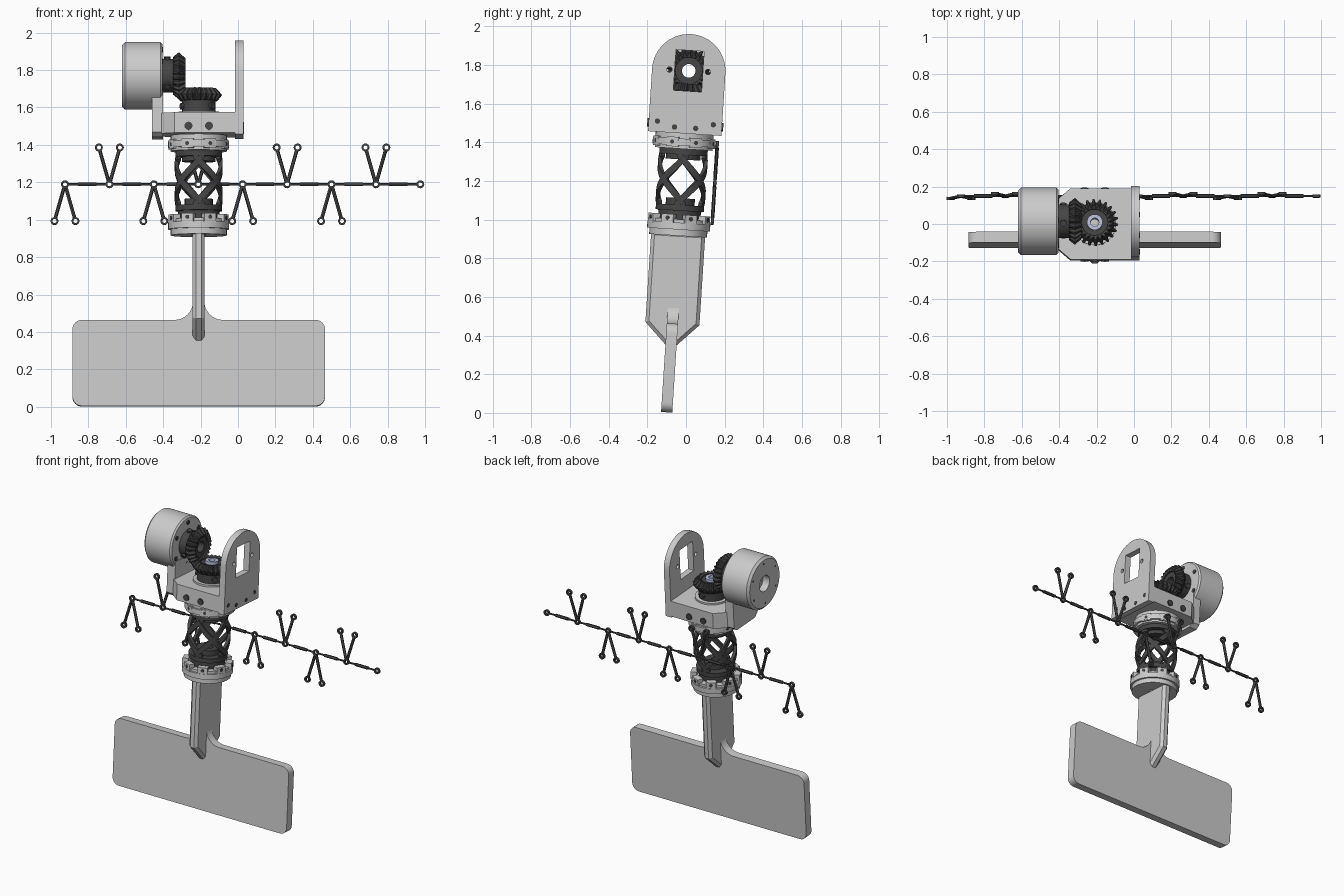
import bpy, bmesh
from math import sin, cos, pi, radians
from mathutils import Matrix, Vector

if "Cube" in bpy.data.objects:
    bpy.data.objects.remove(bpy.data.objects["Cube"])

# whole machine leans slightly backwards; parts are laid out around its own axis
M = Matrix.Translation((-0.21, -0.1, 0.003)) @ Matrix.Rotation(radians(-3.7), 4, 'X')
T = Matrix.Translation
def R(deg, ax): return Matrix.Rotation(radians(deg), 4, ax)
XZ = R(90, 'X')                                                       # outline drawn in x,z
YZ = Matrix(((0, 0, 1, 0), (1, 0, 0, 0), (0, 1, 0, 0), (0, 0, 0, 1)))  # outline drawn in y,z
AX = T((0, 0, 1.77)) @ R(90, 'Y')                                     # horizontal motor axis

def material(name, c):
    m = bpy.data.materials.new(name)
    m.diffuse_color = (*c, 1)
    m.use_nodes = True
    m.node_tree.nodes["Principled BSDF"].inputs["Base Color"].default_value = m.diffuse_color
    return m
DARK = material("dark_grey", (0.06, 0.06, 0.06))
STEEL = material("steel", (0.5, 0.55, 0.75))

def style(ob, mat):
    if mat: ob.data.materials.append(mat)
    bpy.ops.object.select_all(action='DESELECT')
    ob.select_set(True)
    bpy.context.view_layer.objects.active = ob
    if ob.type == 'CURVE': bpy.ops.object.convert(target='MESH')
    bpy.ops.object.shade_smooth_by_angle(angle=radians(30))

def finish(name, bm, mat=None):
    bmesh.ops.recalc_face_normals(bm, faces=bm.faces)
    me = bpy.data.meshes.new(name)
    bm.to_mesh(me)
    bm.free()
    ob = bpy.data.objects.new(name, me)
    bpy.context.collection.objects.link(ob)
    ob.matrix_world = M
    style(ob, mat)

def prism(name, outlines, half, mtx, chamfer=0, mat=None):
    cu = bpy.data.curves.new(name, 'CURVE')
    cu.dimensions, cu.fill_mode = '2D', 'BOTH'
    cu.extrude, cu.bevel_depth, cu.offset, cu.bevel_resolution = half - chamfer, chamfer, -chamfer, 0
    for pts in outlines:
        sp = cu.splines.new('POLY')
        sp.points.add(len(pts) - 1)
        for p, (x, y) in zip(sp.points, pts): p.co = (x, y, 0, 1)
        sp.use_cyclic_u = True
    ob = bpy.data.objects.new(name, cu)
    bpy.context.collection.objects.link(ob)
    ob.matrix_world = M @ mtx
    style(ob, mat)

def arc(cx, cy, r, a0, a1, n=8):
    return [(cx + r * cos(radians(a0 + (a1 - a0) * i / n)), cy + r * sin(radians(a0 + (a1 - a0) * i / n)))
            for i in range(n + 1)]

def lathe(bm, profile, n, mtx=Matrix()):
    """Closed ring profile of (radius, z[, tooth depth]) turned around z."""
    rings = []
    for p in profile:
        d = p[2] if len(p) > 2 else 0
        rings.append([bm.verts.new(mtx @ Vector(((p[0] - d * (j % 4 > 1)) * cos(2 * pi * j / n),
                      (p[0] - d * (j % 4 > 1)) * sin(2 * pi * j / n), p[1]))) for j in range(n)])
    for a, b in zip(rings, rings[1:] + rings[:1]):
        for j in range(n):
            bm.faces.new((a[j], a[(j + 1) % n], b[(j + 1) % n], b[j]))

def tube(bm, ro, ri, z0, z1, n=48, mtx=Matrix()):
    lathe(bm, [(ri, z0), (ro, z0), (ro, z1), (ri, z1)], n, mtx)

def rod(bm, p, q, r, n=12):
    p, q = Vector(p), Vector(q)
    m = T((p + q) / 2) @ (q - p).to_track_quat('Z', 'Y').to_matrix().to_4x4()
    bmesh.ops.create_cone(bm, cap_ends=True, segments=n, radius1=r, radius2=r, depth=(q - p).length, matrix=m)

def box(bm, size, mtx):
    bmesh.ops.create_cube(bm, size=1, matrix=mtx @ Matrix.Diagonal((*size, 1)))

# paddle with filleted neck
half = arc(0.625, 0.05, 0.05, 270, 360) + arc(0.625, 0.41, 0.05, 0, 90) + arc(0.13, 0.56, 0.1, 270, 180)
prism("paddle", [half + [(-x, z) for x, z in reversed(half)]], 0.029, XZ)

# stem blade
prism("stem", [[(-0.14, 0.93), (-0.14, 0.46), (-0.025, 0.345), (0.025, 0.345), (0.14, 0.46), (0.14, 0.93)]],
      0.032, YZ, 0.018)

# collars above and below the flexible joint, with clamp blocks and screws
screws = bmesh.new()
for name, z, s in (("lower_collar", 0.915, 1), ("upper_collar", 1.45, -1)):
    bm = bmesh.new()
    lo, hi = sorted((z, z + s * 0.085))
    tube(bm, 0.15, 0.04, lo, hi)
    mid = z + s * 0.05
    tube(bm, 0.163, 0.1, mid - 0.018, mid + 0.018)
    for k in range(8):
        a = R(45 * k + 22.5, 'Z')
        box(bm, (0.04, 0.065, 0.05), a @ T((0.14, 0, z + s * 0.085)) if s > 0 else a @ T((0.14, 0, z - 0.05)))
        zz = z + s * (0.09 if s > 0 else 0.05)
        rod(screws, a @ Vector((0.15, 0, zz)), a @ Vector((0.163, 0, zz)), 0.011)
    finish(name, bm)

# flexible lattice joint: end discs and two sets of crossing helical bands
bm = bmesh.new()
for ro, ri, z0, z1 in ((0.11, 0.03, 0.99, 1.06), (0.125, 0.06, 1.045, 1.075), (0.075, 0.03, 1.05, 1.11),
                       (0.125, 0.06, 1.335, 1.37), (0.09, 0.03, 1.31, 1.38)):
    tube(bm, ro, ri, z0, z1)
N = 20
for s in (-1, 1):
    for k in range(4):
        prev = None
        for i in range(N + 1):
            t = i / N
            a = radians(90 * k + 45 + s * 120 * (t - 0.5))
            r, z = 0.108 + 0.022 * sin(pi * t), 1.065 + 0.28 * t
            ring = [bm.verts.new(((r + dr) * cos(a), (r + dr) * sin(a), z + dz))
                    for dr, dz in ((-0.011, -0.023), (0.009, -0.023), (0.009, 0.023), (-0.011, 0.023))]
            if prev:
                for j in range(4):
                    bm.faces.new((prev[j], prev[(j + 1) % 4], ring[(j + 1) % 4], ring[j]))
            if i in (0, N): bm.faces.new(ring)
            prev = ring
finish("flexible_lattice", bm, DARK)

# bracket: floor, motor arm and tall rounded side plate with window
prism("bracket_floor", [[(-0.2, -0.13), (-0.13, -0.19), (0.2, -0.19), (0.2, 0.19), (-0.13, 0.19), (-0.2, 0.13)]],
      0.055, T((0, 0, 1.508)))
prism("motor_arm", [[(-0.13, 1.46), (-0.1, 1.435), (0.1, 1.435), (0.13, 1.46), (0.13, 1.68), (-0.13, 1.68)]],
      0.03, T((-0.22, 0, 0)) @ YZ)
window = [(-0.073, 1.665), (0.073, 1.665), (0.073, 1.875), (-0.073, 1.875)]
prism("side_plate", [arc(0, 1.77, 0.19, 0, 180, 32) + [(-0.19, 1.445), (0.19, 1.445)], window,
      arc(-0.1, 1.77, 0.014, 0, 337.5, 15), arc(0.1, 1.77, 0.014, 0, 337.5, 15)],
      0.022, T((0.217, 0, 0)) @ YZ)

# bracket screws
for y, z in ((-0.145, 1.5), (-0.055, 1.475), (0.055, 1.475), (0.145, 1.5)):
    rod(screws, (0.23, y, z), (0.241, y, z), 0.014)
for x in (-0.055, 0.055):
    for y in (-1, 1):
        rod(screws, (x, y * 0.18, 1.49), (x, y * 0.197, 1.49), 0.022)
finish("screws", screws, DARK)

# motor drum with open axle
bm = bmesh.new()
lathe(bm, [(0.055, -0.41), (0.165, -0.41), (0.18, -0.395), (0.18, -0.205), (0.17, -0.195),
           (0.035, -0.195), (0.035, -0.36), (0.055, -0.36)], 64, AX)
finish("motor", bm)
bm = bmesh.new()
for k in range(6):
    a = AX @ R(60 * k, 'Z')
    rod(bm, a @ Vector((0.14, 0, -0.2)), a @ Vector((0.14, 0, -0.19)), 0.015)
    rod(bm, a @ Vector((0.14, 0, -0.411)), a @ Vector((0.14, 0, -0.405)), 0.008)
finish("motor_screws", bm, DARK)

# pair of meshing bevel gears
gear = [(0.035, -0.07), (0.09, -0.07), (0.09, 0), (0.1, 0.0), (0.126, 0.032, 0.02), (0.093, 0.068, 0.014),
        (0.07, 0.06), (0.07, 0.05), (0.035, 0.05)]
for name, m in (("motor_gear", AX @ T((0, 0, -0.138))), ("output_gear", T((0, 0, 1.635)) @ R(9, 'Z'))):
    bm = bmesh.new()
    lathe(bm, gear, 88, m)
    for k in range(3):
        a = m @ R(120 * k - 50, 'Z')
        rod(bm, a @ Vector((0.08, 0, -0.03)), a @ Vector((0.102, 0, -0.03)), 0.018)
    finish(name, bm, DARK)
bm = bmesh.new()
tube(bm, 0.115, 0.05, 1.56, 1.575)
finish("gear_seat", bm)
bm = bmesh.new()
tube(bm, 0.042, 0.022, 1.6, 1.705)
finish("output_shaft", bm, STEEL)

# long chain behind the joint: nodes, spindle links and alternating forked legs
bm = bmesh.new()
Y, Z, STEP = 0.172, 1.2, 0.2375
def eyelet(x, y, z): tube(bm, 0.021, 0.011, -0.008, 0.008, 16, T((x, y, z)) @ XZ)
for i in range(9):
    x = -0.715 + i * STEP
    eyelet(x, Y, Z)
    if i == 8: break
    rod(bm, (x + 0.018, Y, Z), (x + STEP - 0.018, Y, Z), 0.006)
    rod(bm, (x + 0.07, Y, Z), (x + 0.168, Y, Z), 0.0105)
    s = 1 if i % 2 else -1
    for d in (-1, 1):
        end = Vector((x + d * 0.056, Y, Z + s * 0.197))
        way = (end - Vector((x, Y, Z))).normalized()
        rod(bm, Vector((x, Y, Z)) + way * 0.019, end - way * 0.017, 0.0095)
        eyelet(*end)
finish("forked_chain", bm, DARK)
